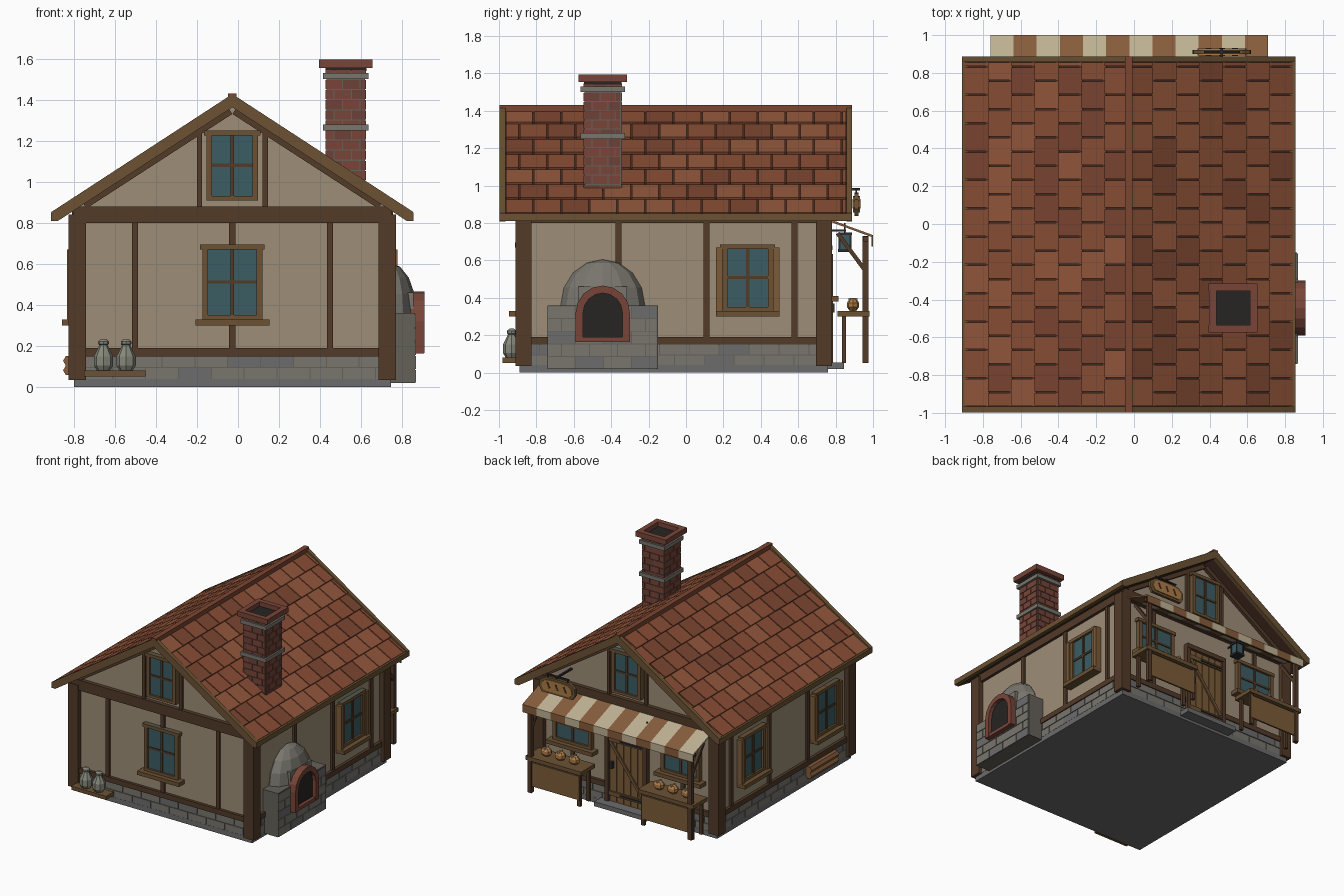
import bpy, bmesh, math, random
from mathutils import Matrix, Vector

if "Cube" in bpy.data.objects:
    bpy.data.objects.remove(bpy.data.objects["Cube"])

random.seed(4)
COL = dict(wall=(.34, .27, .185), timber=(.085, .043, .022), trim=(.15, .085, .033), glass=(.045, .11, .125),
           stone=(.19, .18, .155), slab=(.15, .15, .15), mortar=(.13, .12, .10), dark=(.02, .018, .016),
           tile0=(.25, .075, .035), tile1=(.20, .06, .03), tile2=(.29, .095, .045), under=(.06, .025, .015),
           brick=(.19, .06, .04), brick2=(.15, .055, .04), wood=(.20, .105, .04), cream=(.52, .44, .29),
           stripe=(.24, .11, .045), bread=(.42, .20, .06), jar=(.24, .25, .20), iron=(.025, .025, .028))
MATS = {}
for n, c in COL.items():
    MATS[n] = bpy.data.materials.new(n)
    MATS[n].diffuse_color = (*c, 1)


def frame(o, u, v, w=(0, 0, 1)):
    """Local frame: u along, v outward, w up."""
    return Matrix.Translation(o) @ Matrix((u, v, w)).transposed().to_4x4()


class Part:
    def __init__(self, name):
        self.name, self.bm, self.mats = name, bmesh.new(), []

    def paint(self, faces, mat):
        if mat not in self.mats:
            self.mats.append(mat)
        for f in faces:
            f.material_index = self.mats.index(mat)

    def box(self, a, b, c, d, e, f, mat, M=Matrix()):
        S = Matrix.Translation(((a + b) / 2, (c + d) / 2, (e + f) / 2)) @ Matrix.Diagonal((b - a, d - c, f - e, 1))
        r = bmesh.ops.create_cube(self.bm, size=1, matrix=M @ S)
        self.paint({f for v in r['verts'] for f in v.link_faces}, mat)

    def beam(self, p, q, width, v0, v1, mat, M=Matrix()):
        """Straight beam between (u, w) points, v0..v1 deep."""
        dx, dz = q[0] - p[0], q[1] - p[1]
        L = math.hypot(dx, dz)
        nx, nz = -dz / L * width / 2, dx / L * width / 2
        self.prism([(p[0] + nx, p[1] + nz), (q[0] + nx, q[1] + nz), (q[0] - nx, q[1] - nz), (p[0] - nx, p[1] - nz)],
                   v0, v1, mat, M)

    def prism(self, pts, v0, v1, mat, M=Matrix()):
        A, B = ([self.bm.verts.new(M @ Vector((u, v, w))) for u, w in pts] for v in (v0, v1))
        n = len(pts)
        fs = [self.bm.faces.new(A), self.bm.faces.new(B[::-1])]
        fs += [self.bm.faces.new((A[i], A[(i + 1) % n], B[(i + 1) % n], B[i])) for i in range(n)]
        self.paint(fs, mat)

    def ball(self, loc, r, mat, seg=8, rings=5):
        S = Matrix.Translation(loc) @ Matrix.Diagonal((*r, 1))
        q = bmesh.ops.create_uvsphere(self.bm, u_segments=seg, v_segments=rings, radius=1, matrix=S)
        self.paint({f for v in q['verts'] for f in v.link_faces}, mat)

    def lathe(self, prof, loc, mat, n=8):
        R = [[self.bm.verts.new((loc[0] + r * math.cos(i * math.tau / n), loc[1] + r * math.sin(i * math.tau / n),
                                 loc[2] + z)) for i in range(n)] for r, z in prof]
        fs = [self.bm.faces.new(R[0]), self.bm.faces.new(R[-1])]
        fs += [self.bm.faces.new((a[i], a[(i + 1) % n], b[(i + 1) % n], b[i])) for a, b in zip(R, R[1:]) for i in range(n)]
        self.paint(fs, mat)

    def masonry(self, u0, u1, z0, z1, rows, width, mats, M, gap=.005):
        h = (z1 - z0) / rows
        for r in range(rows):
            u = u0 - (r % 2) * width / 2
            while u < u1 - .01:
                a, b = max(u, u0), min(u + width, u1)
                if b - a > .012:
                    self.box(a, b - gap, -.004, .005, z0 + r * h, z0 + (r + 1) * h - gap, random.choice(mats), M)
                u += width

    def done(self):
        bmesh.ops.recalc_face_normals(self.bm, faces=self.bm.faces[:])
        me = bpy.data.meshes.new(self.name)
        self.bm.to_mesh(me)
        self.bm.free()
        for m in self.mats:
            me.materials.append(MATS[m])
        bpy.context.collection.objects.link(bpy.data.objects.new(self.name, me))


CX, CY, HX, HY = -.0275, -.065, .76, .81
X, Y = Vector((1, 0, 0)), Vector((0, 1, 0))
FRONT, BACK = frame((CX, CY - HY, 0), X, -Y), frame((CX, CY + HY, 0), X, Y)
RIGHT, LEFT = frame((CX + HX, 0, 0), Y, X), frame((CX - HX, 0, 0), Y, -X)
YZ = frame((0, 0, 0), Y, X)

# Foundation and plinth
p = Part("foundation")
p.box(-.80, .745, -.89, .76, 0, .04, 'slab')
p.box(-.25, .20, .74, .845, .02, .055, 'slab')
p.box(CX - HX - .008, CX + HX + .008, CY - HY - .008, CY + HY + .008, .03, .155, 'mortar')
for M, a, b in ((FRONT, -.74, .74), (BACK, -.74, .74), (RIGHT, -.86, .74), (LEFT, -.86, .74)):
    p.masonry(a, b, .04, .155, 2, .16, ['stone', 'stone', 'slab'], M @ Matrix.Translation((0, .009, 0)))
p.done()

# Walls with gables
p = Part("plaster_walls")
p.prism([(-HX, .15), (HX, .15), (HX, .87), (0, 1.365), (-HX, .87)], 0, -2 * HY, 'wall', FRONT)
p.done()

# Timber frame
p = Part("timber_frame")
for sx in (-1, 1):
    for sy in (-1, 1):
        x, y = CX + sx * .755, CY + sy * .803
        p.box(x - .043, x + .043, y - .043, y + .043, .035, .84, 'timber')
for M in (FRONT, BACK):
    p.box(-.775, .775, -.02, .03, .80, .88, 'timber', M)
    for s in (-1, 1):
        p.beam((s * .72, .885), (s * .01, 1.345), .035, 0, .025, 'timber', M)
        p.box(s * .16 - .0125, s * .16 + .0125, 0, .022, .88, 1.26, 'timber', M)
p.box(-.73, .73, -.01, .022, .15, .19, 'timber', FRONT)
for s in (-1, 1):
    p.box(min(s * .18, s * .73), max(s * .18, s * .73), -.01, .022, .15, .19, 'timber', BACK)
    for M in (FRONT, BACK):
        p.box(s * .475 - .015, s * .475 + .015, 0, .016, .19, .80, 'timber', M)
p.box(-.016, .016, 0, .016, .19, .80, 'timber', FRONT)
for M in (RIGHT, LEFT):
    p.box(-.84, .71, -.01, .022, .15, .19, 'timber', M)
    p.box(-.84, .71, -.01, .022, .80, .87, 'timber', M)
    for u in (-.36, .11, .58):
        p.box(u - .016, u + .016, 0, .016, .19, .80, 'timber', M)
p.done()


# Windows
def window(name, M, u, z0, z1, w, sill=True, shutters=False):
    p, h = Part(name), w / 2
    p.box(u - h, u + h, 0, .02, z0, z1, 'glass', M)
    for s in (-1, 1):
        e = u + s * (h - .013)
        p.box(e - .014, e + .014, 0, .035, z0, z1, 'trim', M)
        if shutters:
            e = u + s * (h + .018)
            p.box(e - .017, e + .017, 0, .045, z0, z1 - .015, 'wood', M)
    p.box(u - h - .012, u + h + .012, 0, .038, z1 - .025, z1, 'trim', M)
    p.box(u - h, u + h, 0, .035, z0, z0 + .022, 'trim', M)
    p.box(u - .009, u + .009, 0, .028, z0, z1, 'timber', M)
    p.box(u - h, u + h, 0, .027, (z0 + z1) / 2 - .008, (z0 + z1) / 2 + .008, 'timber', M)
    if sill:
        p.box(u - h - .035, u + h + .035, 0, .07, z0 - .03, z0, 'trim', M)
    p.done()


window("front_window", FRONT, 0, .33, .695, .29)
window("front_gable_window", FRONT, 0, .91, 1.25, .25, False)
window("back_gable_window", BACK, 0, .91, 1.25, .25, False)
window("right_window", RIGHT, .33, .33, .685, .27, True, True)
window("left_window_a", LEFT, .33, .33, .685, .27, True, True)
window("left_window_b", LEFT, -.57, .33, .685, .27, True, True)
for s in (-1, 1):
    window("shop_window", BACK, s * .465, .41, .68, .33)

# Roof: slabs, tile courses, verge boards, fascia and ridge
p = Part("roof")
RUN, RISE, ROWS = .875, .57, 7
L = math.hypot(RUN, RISE)
for s in (-1, 1):
    M = frame((CX, 0, 1.413), (s * RUN / L, 0, -RISE / L), Y, (s * RISE / L, 0, RUN / L))
    p.box(0, L - .005, -.985, .875, -.036, -.010, 'under', M)
    for r in range(ROWS):
        h = (L - .01) / ROWS
        T = M @ Matrix.Translation((r * h, 0, -.009)) @ Matrix.Rotation(-.09, 4, 'Y')
        y = -.967 - (r % 2) * .075
        while y < .85:
            a, b = max(y, -.967), min(y + .15, .86)
            if b - a > .02:
                p.box(0, h, a + .004, b - .004, -.010, .004, random.choice(['tile0', 'tile0', 'tile1', 'tile2']), T)
            y += .15
    for a, b in ((-.997, -.965), (.857, .887)):
        p.box(0, L, a, b, -.042, .012, 'trim', M)
    x = CX + s * .868
    p.box(x - .015, x + .015, -.997, .887, .81, .85, 'trim')
p.box(CX - .02, CX + .02, -.997, .887, 1.39, 1.43, 'tile1')
p.done()

# Chimney
p = Part("chimney")
cx, cy, h = .525, -.445, .093
p.box(cx - h, cx + h, cy - h - .006, cy + h + .006, .94, 1.545, 'mortar')
for u, v, o in ((X, Y, h + .006), (X, -Y, h + .006), (Y, X, h), (Y, -X, h)):
    M = frame(Vector((cx, cy, 0)) + v * o, u, v)
    p.masonry(-.098, .098, .96, 1.55, 12, .085, ['brick', 'brick', 'brick2'], M)
for z in (1.25, 1.50):
    p.box(cx - .11, cx + .11, cy - .118, cy + .118, z, z + .03, 'stone')
for s in (-1, 1):
    p.box(cx - .13, cx + .13, cy + s * .109 - .02, cy + s * .109 + .02, 1.555, 1.595, 'brick')
    p.box(cx + s * .109 - .02, cx + s * .109 + .02, cy - .09, cy + .09, 1.555, 1.595, 'brick')
p.box(cx - .1, cx + .1, cy - .1, cy + .1, 1.54, 1.56, 'dark')
p.done()

# Bread oven on the right wall
p = Part("bread_oven")
p.box(.70, .862, -.74, -.15, .02, .36, 'mortar')
p.masonry(-.738, -.152, .022, .358, 5, .15, ['stone', 'stone', 'slab'], frame((.862, 0, 0), Y, X))
p.ball((.74, cy, .36), (.13, .225, .245), 'stone', 12, 8)
p.box(.74, .855, cy - .13, cy + .13, .3, .46, 'stone')


def arch(r, base, top, n=8):
    return [(cy + r, base)] + [(cy + r * math.cos(i * math.pi / n), top + r * math.sin(i * math.pi / n))
                               for i in range(n + 1)] + [(cy - r, base)]


p.prism(arch(.145, .165, .32) + arch(.105, .165, .32)[::-1], .84, .908, 'brick', YZ)
p.prism(arch(.107, .19, .32), .84, .880, 'dark', YZ)
p.box(.84, .905, cy - .145, cy + .145, .163, .19, 'brick')
p.done()

# Plank door with Z brace and iron straps
p = Part("plank_door")
for i in range(5):
    p.box(-.15 + i * .06, -.094 + i * .06, 0, .022, .05, .60, 'wood', BACK)
for s in (-1, 1):
    p.box(s * .165 - .016, s * .165 + .016, 0, .04, .05, .63, 'timber', BACK)
p.box(-.18, .18, 0, .042, .60, .635, 'timber', BACK)
p.beam((-.14, .15), (.14, .52), .025, .015, .032, 'trim', BACK)
for z in (.12, .54):
    p.box(-.15, .15, .015, .034, z - .016, z + .016, 'trim', BACK)
    p.box(-.15, .05, .03, .04, z - .006, z + .006, 'iron', BACK)
p.box(.11, .13, .02, .05, .32, .37, 'iron', BACK)
p.done()

# Striped awning on braced posts
p = Part("awning")
w = 1.47 / 12
for i in range(12):
    p.prism([(.74, .83), (1.0, .735), (1.0, .675), (.992, .675), (.992, .725), (.74, .818)],
            -.76 + i * w, -.76 + (i + 1) * w, ('cream', 'stripe')[i % 2], YZ)
for x in (-.715, .665):
    p.box(x - .016, x + .016, .945, .977, .05, .73, 'timber')
    p.beam((.955, .55), (.81, .745), .022, x - .011, x + .011, 'timber', YZ)
p.box(-.75, .70, .95, .975, .70, .728, 'timber')
p.done()

# Display counters with loaves
for s in (-1, 1):
    p, c = Part("bread_counter"), CX + s * .485
    p.box(c - .24, c + .24, .81, .98, .30, .33, 'trim')
    for x in (c - .21, c + .21):
        for y in (.845, .955):
            p.box(x - .013, x + .013, y - .011, y + .011, .05, .30, 'timber')
    p.box(c - .215, c + .215, .955, .968, .10, .285, 'wood')
    for i in (-1, 0, 1):
        p.ball((c + i * .12, .893, .362), (.046, .034, .036), 'bread')
        p.box(c + i * .12 - .005, c + i * .12 + .005, .868, .918, .385, .399, 'cream')
    p.done()

# Hanging lantern
p = Part("lantern")
p.box(-.29, -.23, .82, .88, .66, .735, 'glass')
for x in (-.29, -.23):
    for y in (.82, .88):
        p.box(x - .005, x + .005, y - .005, y + .005, .65, .74, 'iron')
p.box(-.298, -.222, .812, .888, .645, .66, 'iron')
p.box(-.298, -.222, .812, .888, .735, .75, 'iron')
p.box(-.264, -.256, .74, .856, .755, .765, 'iron')
p.box(-.264, -.256, .846, .854, .745, .80, 'iron')
p.done()

# Loaf-shaped hanging sign
p = Part("hanging_sign")
pts = lambda a, b: [(.465 + x * a, .90 + z * b) for x, z in ((-1, -.4), (-.85, -1), (.85, -1), (1, -.4), (.97, .4),
                                                           (.7, .9), (.25, 1), (-.25, 1), (-.7, .9), (-.97, .4))]
p.prism(pts(.155, .062), .90, .922, 'trim')
p.prism(pts(.13, .045), .893, .929, 'bread')
for i in (-1, 0, 1):
    p.beam((.455 + i * .07, .88), (.475 + i * .07, .925), .012, .89, .932, 'timber')
p.box(.458, .472, .74, .93, .973, .987, 'iron')
for x in (.38, .55):
    p.box(x - .004, x + .004, .907, .915, .94, .98, 'iron')
p.box(.37, .56, .905, .917, .974, .984, 'iron')
p.done()

# Bench with jars, front left
p = Part("jar_bench")
p.box(-.75, -.45, -.98, -.88, .052, .08, 'trim')
for x in (-.655, -.545):
    p.lathe([(.032, .08), (.047, .105), (.047, .15), (.024, .195), (.02, .205), (.026, .21), (.026, .222), (.012, .235)],
            (x, -.932, 0), 'jar')
p.done()

# Firewood along the left wall
p = Part("firewood")
for x, z in ((-.825, .082), (-.825, .128), (-.79, .105)):
    p.prism([(x + .027 * math.cos(i * math.pi / 3), z + .027 * math.sin(i * math.pi / 3)) for i in range(6)],
            -.67, -.33, 'stripe')
p.done()

for m in bpy.data.materials:
    if m.users and not m.is_grease_pencil:
        m.use_nodes = True
        m.node_tree.nodes["Principled BSDF"].inputs["Base Color"].default_value = m.diffuse_color
